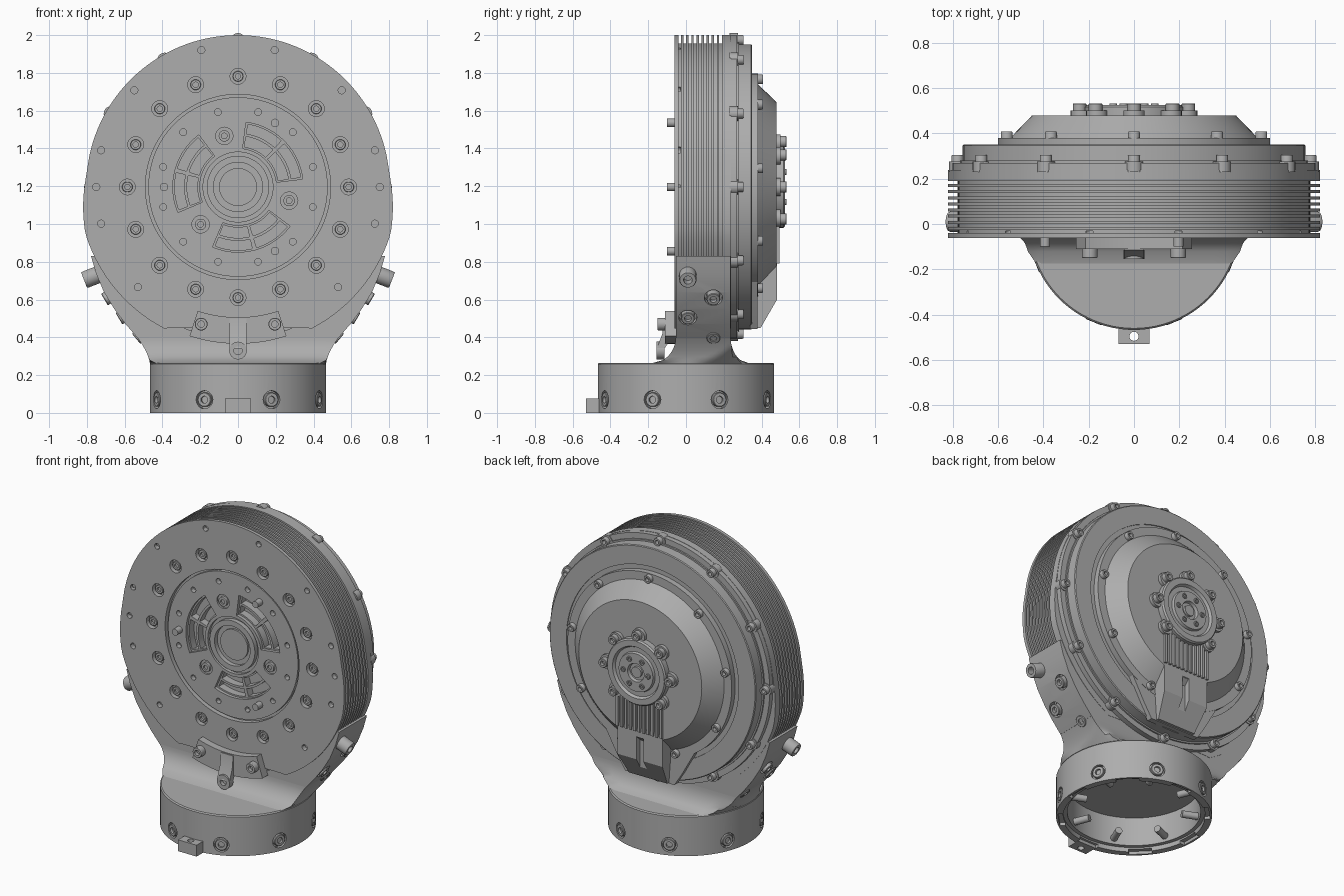
import bpy, bmesh, math
from math import sin, cos, radians, pi, hypot
from mathutils import Matrix, Vector

if "Cube" in bpy.data.objects:
    bpy.data.objects.remove(bpy.data.objects["Cube"])

C = 1.196                     # height of the drum axis
AXIS = Vector((0, 1, 0))
metal = bpy.data.materials.new("grey metal")
metal.use_nodes = True
grey = (0.42, 0.42, 0.42, 1)
metal.diffuse_color = grey
metal.node_tree.nodes["Principled BSDF"].inputs["Base Color"].default_value = grey
parts = []


def finish(name, bm):
    bmesh.ops.recalc_face_normals(bm, faces=bm.faces)
    me = bpy.data.meshes.new(name)
    bm.to_mesh(me)
    bm.free()
    ob = bpy.data.objects.new(name, me)
    bpy.context.collection.objects.link(ob)
    me.materials.append(metal)
    parts.append(ob)
    return ob


def frame(loc, direction):
    return Matrix.Translation(loc) @ Vector(direction).to_track_quat('Z', 'Y').to_matrix().to_4x4()


def loft(bm, rings):
    """Skin equal-sized rings of points and cap both ends."""
    vs = [[bm.verts.new(p) for p in r] for r in rings]
    n = len(vs[0])
    for a, b in zip(vs, vs[1:]):
        for i in range(n):
            j = (i + 1) % n
            bm.faces.new((a[i], a[j], b[j], b[i]))
    bm.faces.new(vs[0])
    bm.faces.new(vs[-1])


def prism(bm, pts, y0, y1):
    loft(bm, [[(x, y, z) for x, z in pts] for y in (y0, y1)])


def revolve(bm, profile, mat, seg=20):
    """Turn (radius, height) points about the frame's z; ends lie on the axis."""
    rings = []
    for r, h in profile:
        count = 1 if r == 0 else seg
        rings.append([bm.verts.new(mat @ Vector((r * cos(2 * pi * i / seg), r * sin(2 * pi * i / seg), h)))
                      for i in range(count)])
    for a, b in zip(rings, rings[1:]):
        for i in range(seg):
            j = (i + 1) % seg
            if len(a) == 1:
                bm.faces.new((a[0], b[i], b[j]))
            elif len(b) == 1:
                bm.faces.new((a[i], a[j], b[0]))
            else:
                bm.faces.new((a[i], a[j], b[j], b[i]))


def rod(bm, loc, direction, r, h, seg=20):
    revolve(bm, [(0, 0), (r, 0), (r, h), (0, h)], frame(loc, direction), seg)


def bolt(bm, loc, direction, r, h):
    revolve(bm, [(0, 0), (r, 0), (r, h * .92), (r * .92, h), (r * .5, h), (r * .5, h * .5), (0, h * .5)],
            frame(loc, direction), 18)


def box(bm, x, y, z, mat=Matrix()):
    m = mat @ Matrix.Translation((sum(x) / 2, sum(y) / 2, sum(z) / 2)) @ Matrix.Diagonal(
        (x[1] - x[0], y[1] - y[0], z[1] - z[0], 1))
    bmesh.ops.create_cube(bm, size=1, matrix=m)


def polar(r, deg, y):
    return (r * cos(radians(deg)), y, C + r * sin(radians(deg)))


def sector(r0, r1, a0, a1, n=14):
    angs = [a0 + (a1 - a0) * i / n for i in range(n + 1)]
    pts = [polar(r1, a, 0) for a in angs] + [polar(r0, a, 0) for a in reversed(angs)]
    return [(p[0], p[2]) for p in pts]


def cut(target, bm):
    cutter = finish("cutter", bm)
    cutter.hide_render = True
    mod = target.modifiers.new("cut", 'BOOLEAN')
    mod.operation, mod.solver, mod.object = 'DIFFERENCE', 'EXACT', cutter
    dg = bpy.context.evaluated_depsgraph_get()
    me = bpy.data.meshes.new_from_object(target.evaluated_get(dg))
    target.modifiers.clear()
    target.data = me
    parts.remove(cutter)
    bpy.data.objects.remove(cutter)


def outline(off, n=128):
    """Slightly egg-shaped drum outline, flattened at the bottom."""
    pts = []
    for i in range(n):
        a = 2 * pi * i / n
        cz, r = (C, .804) if sin(a) > .15 else (1.09, .82)
        x, z = (r - off) * cos(a), cz + (r - off) * sin(a)
        k = min(1, (.845 - off) / hypot(x, z - C))
        x, z = x * k, C + (z - C) * k
        if abs(x) < .36:
            z = max(z, .45 + off)
        pts.append((x, z))
    return pts


# Finned drum: front plate, cooling fins and rear flange in one stack
levels = [(-.062, 0), (-.04, 0)]
for k in range(9):
    y = -.04 + .027 * k
    levels += [(y, .045), (y + .014, .045), (y + .014, 0), (y + .027, 0)]
levels.append((.238, 0))
bm = bmesh.new()
loft(bm, [[(x, y, z) for x, z in outline(o)] for y, o in levels])
drum = finish("finned_drum", bm)

# Recessed centre face with hub rings
bm = bmesh.new()
revolve(bm, [(0, -.2), (.49, -.2), (.49, -.03), (.475, -.03), (.475, -.052), (.185, -.052), (.185, -.03),
             (.165, -.03), (.165, -.06), (.13, -.06), (.13, -.03), (.1, -.03), (.1, -.042), (0, -.042)],
        frame((0, 0, C), AXIS), 96)
cut(drum, bm)

# Screw recesses and small holes in the front
bm = bmesh.new()
for k in range(16):
    rod(bm, polar(.586, k * 22.5, -.1), AXIS, .042, .07)
for a in (105, 137, 165, 180, 195, 225):
    for deg in (a, 180 - a):
        if a != 180 or deg == 180:
            rod(bm, polar(.75, deg, -.1), AXIS, .019, .07, 12)
rod(bm, polar(.75, 0, -.1), AXIS, .019, .07, 12)
for k in range(12):
    rod(bm, polar(.41, 15 + 30 * k, -.1), AXIS, .018, .08, 12)
for a in (105, 225, 345):
    rod(bm, polar(.28, a, -.1), AXIS, .046, .06)
cut(drum, bm)

# Ribbed windows around the hub
shallow, deep = bmesh.new(), bmesh.new()
for a in (45, 165, 285):
    prism(shallow, sector(.205, .345, a - 38, a + 38), -.1, -.03)
    for r0, r1 in ((.215, .27), (.285, .335)):
        prism(deep, sector(r0, r1, a - 36, a - 2), -.1, .02)
        prism(deep, sector(r0, r1, a + 2, a + 36), -.1, .02)
cut(drum, shallow)
cut(drum, deep)

# Front screws and locating pins
bm = bmesh.new()
for k in range(16):
    bolt(bm, polar(.586, k * 22.5, -.028), -AXIS, .028, .025)
for a in (105, 225, 345):
    bolt(bm, polar(.28, a, -.038), -AXIS, .03, .02)
for a in (60, 180, 300):
    rod(bm, polar(.392, a, -.03), -AXIS, .022, .07)
finish("front_screws", bm)

# Lower housing that cradles the drum
half = [(.778, .83), (.752, .74), (.71, .64), (.655, .55), (.595, .47), (.53, .395)]
bm = bmesh.new()
prism(bm, half + [(-x, z) for x, z in reversed(half)], -.054, .236)
housing = finish("lower_housing", bm)
bm = bmesh.new()
rod(bm, (0, -.2, C), AXIS, .8, .3, 96)
cut(housing, bm)

# Side bolts of the housing
side_bolts, recess = bmesh.new(), bmesh.new()
for s in (-1, 1):
    for x, y, z, proud in ((.745, .01, .73, .075), (.69, .145, .61, .02), (.62, .01, .505, .012), (.53, .145, .4, .012)):
        d = Vector((s * .85, 0, -.5 if z > .45 else -.7)).normalized()
        if proud > .05:
            d = Vector((s * .93, 0, -.36))
        elif z > .42:
            rod(recess, Vector((s * x, y, z)) - d * .03, d, .048, .15)
        bolt(side_bolts, Vector((s * x, y, z)) - d * .03, d, .046 if proud > .05 else .036, .03 + proud)
cut(housing, recess)
finish("side_bolts", side_bolts)

# Flared neck between housing and base
bm = bmesh.new()
rings = []
for i in range(9):
    t = i / 8
    f = 1 - math.sqrt(1 - (1 - t) ** 2)
    z, w, lim = .262 + .14 * t, .467 + .067 * t ** 1.5, .466 + .14 * t
    y0, y1 = -.054 - .13 * f, .236 + .1 * f
    ring = []
    for x0, ya, x1, yb in ((-w, y0, w, y0), (w, y0, w, y1), (w, y1, -w, y1), (-w, y1, -w, y0)):
        for j in range(16):
            x, y = x0 + (x1 - x0) * j / 16, ya + (yb - ya) * j / 16
            k = min(1, lim / hypot(x, y))
            ring.append((x * k, y * k, z))
    rings.append(ring)
loft(bm, rings)
finish("neck", bm)

# Hollow round base with bolt recesses and rim slots
bm = bmesh.new()
revolve(bm, [(0, .265), (.46, .265), (.467, .258), (.467, 0), (.425, 0), (.425, .03), (.4, .03), (.4, .22), (0, .22)],
        Matrix(), 96)
base = finish("base", bm)
recess, bolts, slots = bmesh.new(), bmesh.new(), bmesh.new()
for k in range(8):
    a = radians(22.5 + 45 * k)
    d = Vector((cos(a), sin(a), 0))
    up = Vector((0, 0, .07))
    rod(recess, d * .445 + up, d, .048, .1)
    bolt(bolts, d * .44 + up, d, .038, .028)
    rod(bolts, d * .3 + up, d, .022, .15)
    box(slots, (.41, .452), (-.07, .07), (-.05, .02), Matrix.Rotation(a + pi / 8, 4, 'Z'))
cut(base, recess)
cut(base, slots)
finish("base_bolts", bolts)
bm = bmesh.new()
box(bm, (-.068, .068), (-.53, -.44), (0, .075))
tab = finish("base_tab", bm)
bm = bmesh.new()
rod(bm, (0, -.495, -.1), (0, 0, 1), .02, .3)
cut(tab, bm)

# Rear cover: stepped plates and cone
bm = bmesh.new()
revolve(bm, [(0, .2), (.802, .2), (.802, .27), (.765, .27), (.765, .28), (.755, .28), (.755, .345), (.75, .35),
             (.63, .35), (.63, .343), (.6, .343), (.6, .38), (.545, .38), (.45, .478), (0, .478)],
        frame((0, 0, C), AXIS), 96)
finish("rear_cover", bm)
bm = bmesh.new()
for k in range(12):
    bolt(bm, polar(.778, 30 * k, .24), AXIS, .026, .065)
    rod(bm, polar(.775, 30 * k, .23), AXIS, .04, .045)
for k in range(9):
    bolt(bm, polar(.57, 90 + 40 * k, .36), AXIS, .026, .047)
finish("rear_bolts", bm)

# Rear hub cap with seven lobes
bm = bmesh.new()
revolve(bm, [(0, .47), (.216, .47), (.216, .515), (.208, .525), (.17, .525), (.16, .508), (.13, .508), (.125, .525),
             (.06, .525), (.055, .505), (.035, .505), (.035, .52), (0, .52)], frame((0, 0, C), AXIS), 64)
for k in range(7):
    a = 45 * k - 45
    rod(bm, polar(.232, a, .47), AXIS, .047, .03)
    bolt(bm, polar(.24, a, .49), AXIS, .03, .042)
for k in range(6):
    bolt(bm, polar(.092, 60 * k, .515), AXIS, .017, .017)
finish("rear_hub_cap", bm)

# Rear cable duct: comb of fins, sloping panel and pad
bm = bmesh.new()
for k in range(11):
    x = -.16 + .032 * k
    box(bm, (x - .008, x + .008), (.46, .495), (.79, 1.03))
finish("duct_fins", bm)
bm = bmesh.new()
side = [(.34, .81), (.482, .81), (.482, .6), (.395, .45), (.34, .45)]
loft(bm, [[(x * (1 if z > .5 else .85), y, z) for y, z in side] for x in (-.165, .165)])
duct = finish("duct_panel", bm)
bm = bmesh.new()
box(bm, (-.025, .025), (.445, .6), (.53, .75))
cut(duct, bm)
bm = bmesh.new()
prism(bm, [(-.33, .7), (.33, .7), (.24, .54), (.18, .445), (-.18, .445), (-.24, .54)], .34, .378)
finish("duct_pad", bm)

# Front bracket with bolts and slanted latch
bm = bmesh.new()
prism(bm, sector(.69, .83, 252, 288), -.11, -.04)
for x in (-.195, .195):
    bolt(bm, (x, -.1, .47), -AXIS, .034, .05)
finish("front_bracket", bm)
bm = bmesh.new()
side = [(-.115, .5), (-.125, .42), (-.155, .34), (-.115, .34), (-.06, .42), (-.06, .5)]
loft(bm, [[(x, y, z) for y, z in side] for x in (-.045, .045)])
revolve(bm, [(0, 0), (.047, 0), (.047, .04), (.022, .04), (.022, .015), (0, .015)], frame((0, -.115, .33), -AXIS), 24)
finish("front_latch", bm)

# Smooth round walls, keep edges sharp
bpy.ops.object.select_all(action='DESELECT')
for ob in parts:
    ob.select_set(True)
bpy.context.view_layer.objects.active = parts[0]
bpy.ops.object.shade_smooth_by_angle(angle=radians(30))
